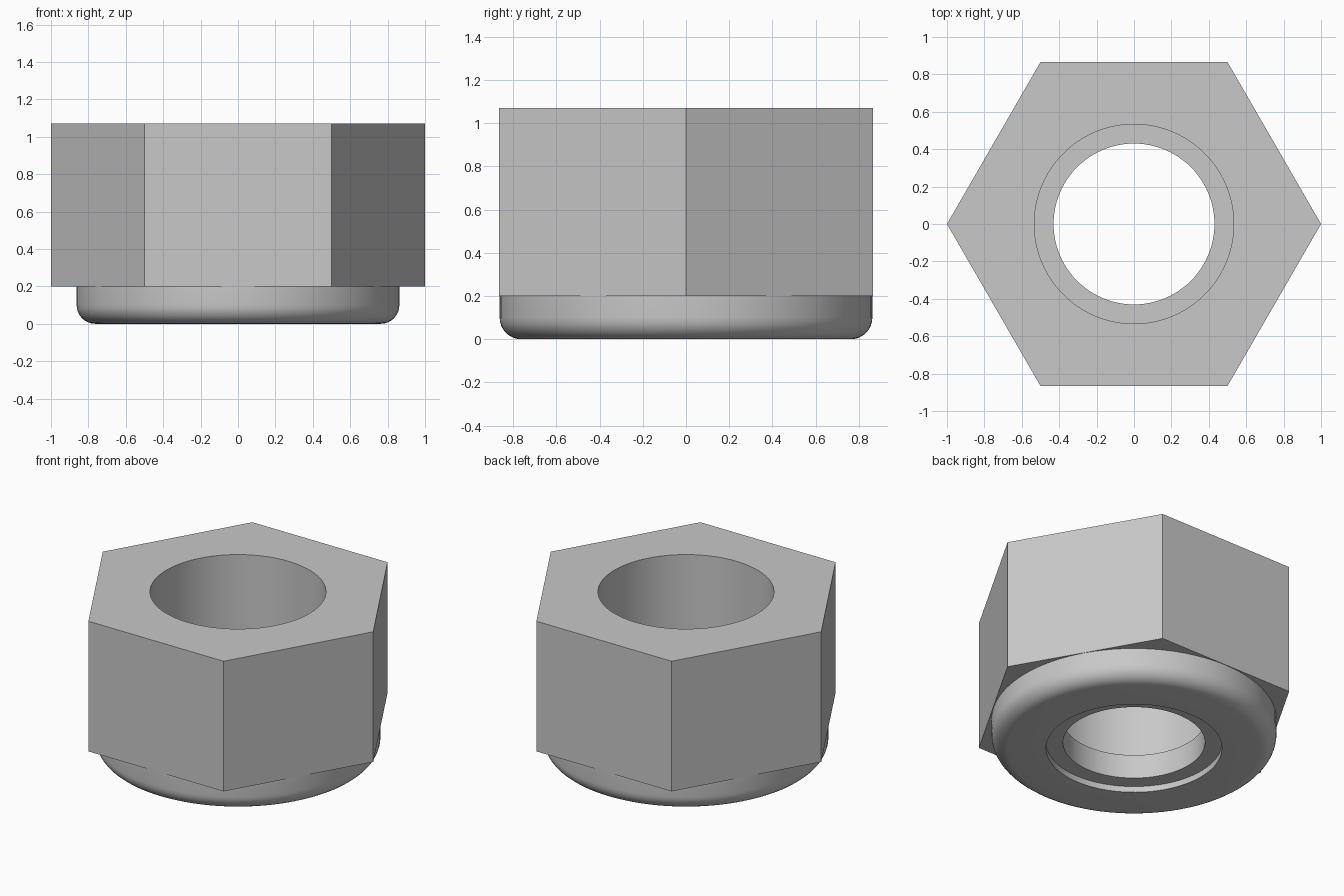
import bpy, bmesh, math

SEGMENTS = 96
FLAT_RADIUS = 0.866   # centre to flat of the hexagon
BORE = 0.533
SHOULDER = 0.2        # underside of the hexagon

cube = bpy.data.objects.get("Cube")
if cube:
    bpy.data.objects.remove(cube, do_unlink=True)

steel = bpy.data.materials.new("grey steel")
steel.use_nodes = True
grey = (0.58, 0.58, 0.58, 1)
steel.diffuse_color = grey
steel.node_tree.nodes["Principled BSDF"].inputs["Base Color"].default_value = grey


def round_radius(r, angle):
    return r


def hex_radius(r, angle):
    """Outer points follow the hexagon, bore points stay round."""
    if r <= BORE:
        return r
    sector = math.pi / 3
    return r / math.cos(angle % sector - sector / 2)


def lathe(name, profile, shape=round_radius):
    """Turn a closed (radius, height) profile around the z axis."""
    bm = bmesh.new()
    rings = []
    for i in range(SEGMENTS):
        a = math.tau * i / SEGMENTS
        # keep the corner samples exactly on the sector borders
        step = math.tau * (i % (SEGMENTS // 6)) / SEGMENTS
        rings.append([bm.verts.new((shape(r, step) * math.cos(a),
                                    shape(r, step) * math.sin(a), z))
                      for r, z in profile])
    n = len(profile)
    for i, ring in enumerate(rings):
        after = rings[(i + 1) % SEGMENTS]
        for j in range(n):
            k = (j + 1) % n
            bm.faces.new((ring[j], after[j], after[k], ring[k]))
    bmesh.ops.recalc_face_normals(bm, faces=bm.faces)
    mesh = bpy.data.meshes.new(name)
    bm.to_mesh(mesh)
    bm.free()
    mesh.materials.append(steel)
    obj = bpy.data.objects.new(name, mesh)
    bpy.context.collection.objects.link(obj)
    bpy.ops.object.select_all(action="DESELECT")
    obj.select_set(True)
    bpy.context.view_layer.objects.active = obj
    bpy.ops.object.shade_smooth_by_angle(angle=math.radians(30))
    return obj


# Hexagonal body with a plain round bore
lathe("hex_body", [(BORE, SHOULDER), (FLAT_RADIUS, SHOULDER),
                   (FLAT_RADIUS, 1.07), (BORE, 1.07)], hex_radius)

# Round collar below, with a rounded lower rim
collar_radius, fillet = 0.863, 0.1
rim = []
for i in range(9):
    t = math.pi / 2 * i / 8
    rim.append((collar_radius - fillet * (1 - math.sin(t)),
                fillet * (1 - math.cos(t))))
lathe("collar", [(BORE, 0)] + rim + [(collar_radius, SHOULDER), (BORE, SHOULDER)])

# Locking insert, recessed a little into the collar
lathe("locking_insert", [(0.43, 0.04), (BORE, 0.04), (BORE, SHOULDER), (0.43, SHOULDER)])
